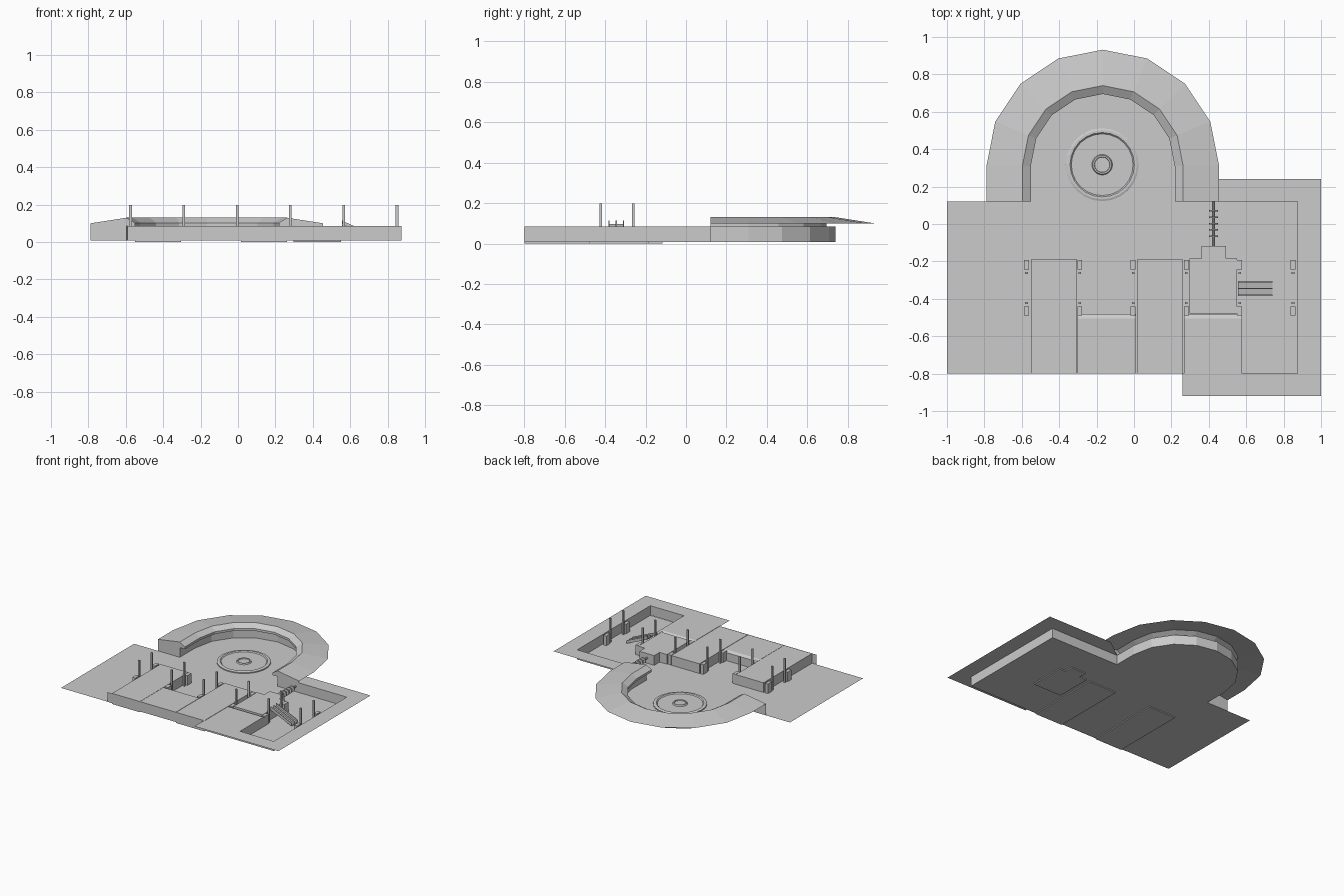
import bpy, bmesh, math
from mathutils import Matrix, Vector

if "Cube" in bpy.data.objects:
    bpy.data.objects.remove(bpy.data.objects["Cube"])

CX, CY = -0.167, 0.31      # centre of the round bay
F, T = 0.008, 0.085        # pit floor and ground heights


def mesh_object(name, verts, faces):
    me = bpy.data.meshes.new(name)
    me.from_pydata(verts, [], faces)
    me.update()
    ob = bpy.data.objects.new(name, me)
    bpy.context.collection.objects.link(ob)
    return ob


def sheet(name, pts):
    return mesh_object(name, pts, [list(range(len(pts)))])


def prism(name, outline, z0, z1):
    n = len(outline)
    v = [(x, y, z0) for x, y in outline] + [(x, y, z1) for x, y in outline]
    f = [list(range(n))[::-1], list(range(n, 2 * n))]
    f += [(i, (i + 1) % n, n + (i + 1) % n, n + i) for i in range(n)]
    return mesh_object(name, v, f)


def box(name, x0, x1, y0, y1, z0, z1):
    return prism(name, [(x0, y0), (x1, y0), (x1, y1), (x0, y1)], z0, z1)


def bar(name, a, b, w, h):
    """Rectangular bar from a to b in the xz plane."""
    (ax, ay, az), (bx, by, bz) = a, b
    v = [(x, y + s * w / 2, z + t) for x, y, z in (a, b)
         for s, t in ((-1, 0), (1, 0), (1, h), (-1, h))]
    f = [(0, 1, 2, 3), (7, 6, 5, 4)]
    f += [(i, i + 4, (i + 1) % 4 + 4, (i + 1) % 4) for i in range(4)]
    return mesh_object(name, v, f)


def arch(r):
    """Horseshoe line: straight, half circle in 8 steps, straight."""
    p = [(CX + r, 0.12)]
    p += [(CX + r * math.cos(k * math.pi / 8), CY + r * math.sin(k * math.pi / 8))
          for k in range(9)]
    return p + [(CX - r, 0.12)]


def arch_sweep(name, profile):
    v = [(x, y, z) for r, z in profile for x, y in arch(r)]
    n = 11
    f = [(j * n + i, j * n + i + 1, (j + 1) * n + i + 1, (j + 1) * n + i)
         for j in range(len(profile) - 1) for i in range(n - 1)]
    return mesh_object(name, v, f)


def lathe(name, profile, steps, matrix):
    v = [matrix @ Vector((r * math.cos(2 * math.pi * k / steps),
                          r * math.sin(2 * math.pi * k / steps), z))
         for r, z in profile for k in range(steps)]
    f = [(j * steps + k, j * steps + (k + 1) % steps,
          (j + 1) * steps + (k + 1) % steps, (j + 1) * steps + k)
         for j in range(len(profile) - 1) for k in range(steps)]
    f.append([(len(profile) - 1) * steps + k for k in range(steps)])
    return mesh_object(name, v, f)


# pit floor with the round bay
floor = [(-1, -0.8), (0.875, -0.8), (0.875, 0.12)] + arch(0.43) + [(-1, 0.12)]
sheet("pit_floor", [(x, y, F) for x, y in floor])

# pit walls
arch_sweep("round_wall", [(0.43, F), (0.43, T), (0.385, T)])
sheet("right_wall", [(0.875, -0.8, F), (0.875, 0.12, F), (0.875, 0.12, T), (0.875, -0.8, T)])
sheet("back_wall", [(0.875, 0.12, F), (CX + 0.43, 0.12, F), (CX + 0.43, 0.12, T), (0.875, 0.12, T)])
sheet("front_wall", [(-0.59, -0.802, F), (0.875, -0.802, F), (0.875, -0.802, T), (-0.59, -0.802, T)])

# ground plate around the right side
plate = [(0.26, -0.92), (1, -0.92), (1, 0.24), (0.42, 0.24),
         (0.26, 0.12), (0.875, 0.12), (0.875, -0.8), (0.26, -0.8)]
sheet("ground_plate", [(x, y, T) for x, y in plate])

# raised rim of the round bay and its end caps
rim = [(0.385, T), (0.385, 0.103), (0.43, 0.13), (0.622, 0.1)]
arch_sweep("round_rim", rim)
sheet("rim_cap_left", [(CX - r, 0.12, z) for r, z in rim + [(0.622, F), (0.43, F), (0.43, T)]])
sheet("rim_cap_right", [(CX + r, 0.12, z) for r, z in rim + [(0.622, T)]])

# turntable
lathe("turntable", [(0.195, F), (0.195, 0.016), (0.185, 0.02), (0.172, 0.02), (0.165, 0.013),
                    (0.055, 0.013), (0.05, 0.022), (0.042, 0.022), (0.04, 0.017)],
      24, Matrix.Translation((CX - 0.003, 0.317, 0)))

# long platforms
box("platform_left", -0.55, -0.305, -0.8, -0.19, 0, T)
box("platform_middle", 0.015, 0.263, -0.8, -0.19, 0, T)

# short platforms with a chamfered back edge
for name, x0, x1 in (("short_platform_left", -0.303, 0.012), ("short_platform_right", 0.266, 0.578)):
    prof = [(-0.8, F), (-0.482, F), (-0.482, 0.072), (-0.505, T), (-0.8, T)]
    v = [(x, y, z) for x in (x0, x1) for y, z in prof]
    f = [(0, 1, 2, 3, 4), (9, 8, 7, 6, 5)]
    f += [(i, i + 5, (i + 1) % 5 + 5, (i + 1) % 5) for i in range(5)]
    mesh_object(name, v, f)

# stepped machine block
prism("machine_block", [(0.297, -0.478), (0.55, -0.478), (0.55, -0.185), (0.492, -0.185),
                        (0.492, -0.117), (0.362, -0.117), (0.362, -0.185), (0.297, -0.185)], 0, T)

# brackets and posts
for x in (-0.575, -0.29, -0.005, 0.28, 0.565, 0.85):
    box("bracket_back", x - 0.013, x + 0.013, -0.242, -0.192, F, T)
    box("bracket_front", x - 0.013, x + 0.013, -0.49, -0.44, F, T)
    for y in (-0.262, -0.422):
        box("post", x - 0.007, x + 0.007, y - 0.006, y + 0.006, F, 0.198)

# stair ramp with three rails
bar("stair_ramp", (0.555, -0.345, 0.088), (0.74, -0.345, F), 0.075, 0.008)
for y in (-0.381, -0.345, -0.309):
    bar("stair_rail", (0.555, y, 0.097), (0.74, y, 0.014), 0.006, 0.018)

# coupling rod with discs
turn = Matrix.Rotation(-math.pi / 2, 4, 'X')
lathe("coupling_rod", [(0.007, 0), (0.007, 0.237)], 8, Matrix.Translation((0.425, -0.117, 0.05)) @ turn)
for k in range(5):
    lathe("coupling_disc", [(0, 0), (0.025, 0), (0.025, 0.008), (0.007, 0.008)], 10,
          Matrix.Translation((0.425, -0.07 + 0.034 * k, 0.05)) @ turn)
